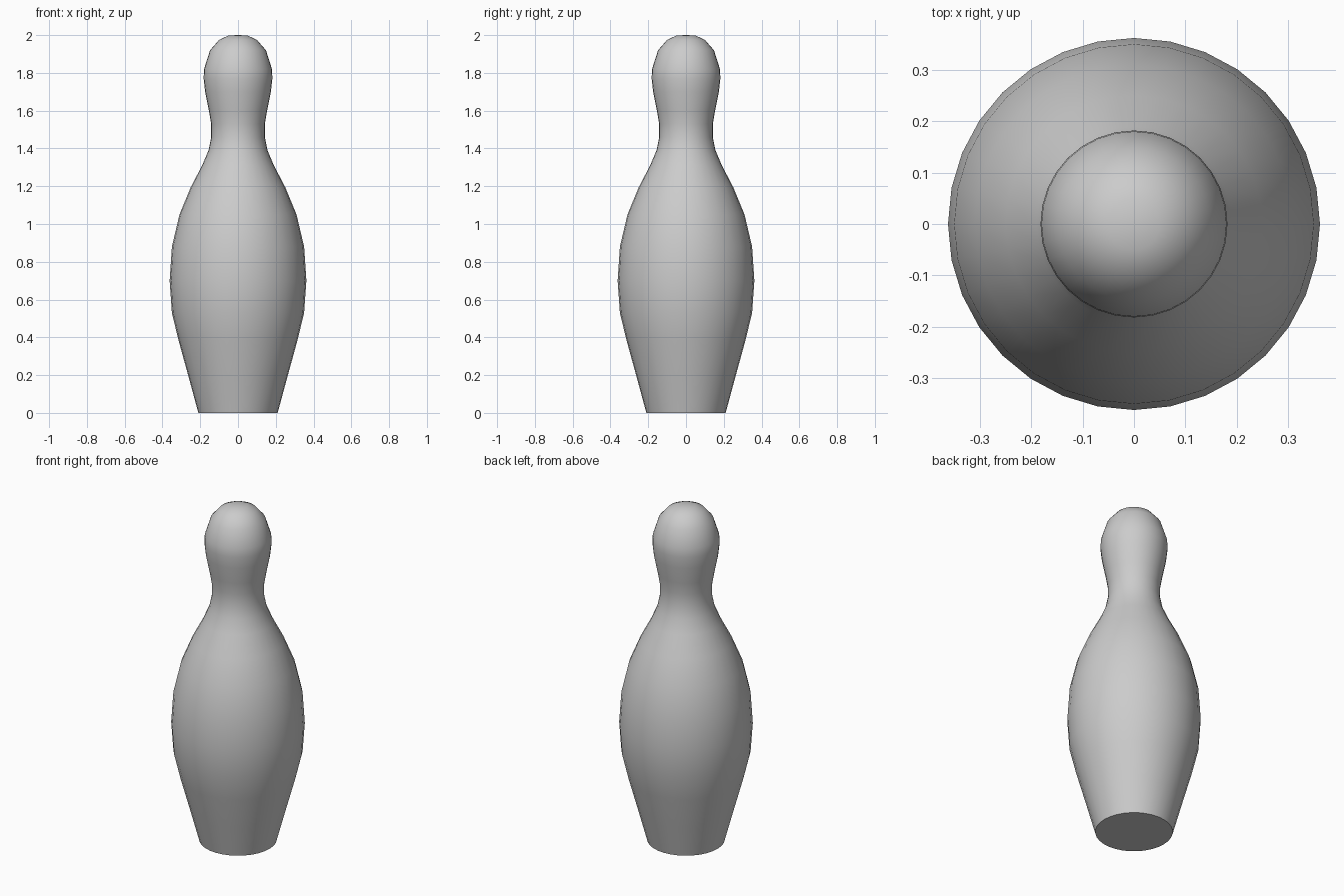
import bpy, bmesh, math
from mathutils import Matrix

cube = bpy.data.objects.get("Cube")
if cube:
    bpy.data.objects.remove(cube, do_unlink=True)

# Plain grey material
grey = bpy.data.materials.new("light grey")
grey.use_nodes = True
colour = (0.6, 0.6, 0.6, 1)
grey.diffuse_color = colour
grey.node_tree.nodes["Principled BSDF"].inputs["Base Color"].default_value = colour

# Outline of the pin as (radius, height), from base to crown
outline = [
    (0, 0), (0.21, 0), (0.26, 0.185), (0.315, 0.385), (0.35, 0.53),
    (0.362, 0.7), (0.35, 0.88), (0.31, 1.05), (0.25, 1.195), (0.19, 1.31),
    (0.156, 1.39), (0.142, 1.46), (0.142, 1.53), (0.154, 1.6), (0.174, 1.7),
    (0.182, 1.77), (0.18, 1.82), (0.148, 1.92), (0.1, 1.975), (0.05, 1.998), (0, 2),
]

# Turned body
bm = bmesh.new()
verts = [bm.verts.new((r, 0, z)) for r, z in outline]
edges = [bm.edges.new(pair) for pair in zip(verts, verts[1:])]
bmesh.ops.spin(bm, geom=verts + edges, cent=(0, 0, 0), axis=(0, 0, 1),
               angle=math.tau, steps=32)
bmesh.ops.remove_doubles(bm, verts=bm.verts, dist=0.0005)
bmesh.ops.recalc_face_normals(bm, faces=bm.faces)
mesh = bpy.data.meshes.new("pin_body")
bm.to_mesh(mesh)
bm.free()
mesh.materials.append(grey)
pin = bpy.data.objects.new("pin_body", mesh)
bpy.context.collection.objects.link(pin)

# Smooth sides with a crisp base rim
bpy.ops.object.select_all(action="DESELECT")
pin.select_set(True)
bpy.context.view_layer.objects.active = pin
bpy.ops.object.shade_smooth_by_angle(angle=math.radians(40))
